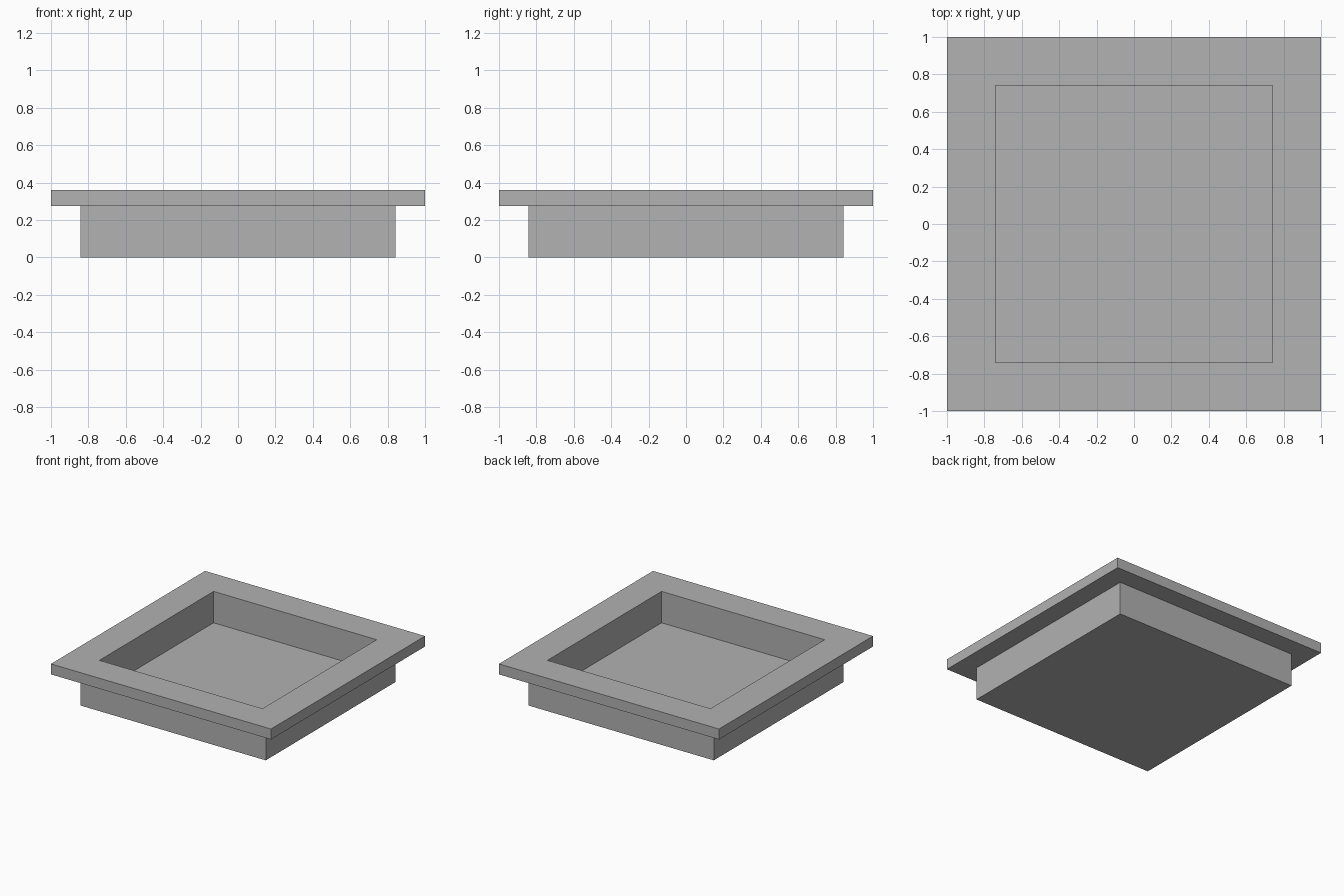
import bpy
import bmesh

cube = bpy.data.objects.get("Cube")
if cube:
    bpy.data.objects.remove(cube, do_unlink=True)

grey = bpy.data.materials.new("plain_grey")
grey.use_nodes = True
colour = (0.445, 0.445, 0.445, 1)
grey.diffuse_color = colour
grey.node_tree.nodes["Principled BSDF"].inputs["Base Color"].default_value = colour

# Main dimensions, as half widths and heights
BODY, RIM, RECESS = 0.842, 1.0, 0.741
FLOOR_Z, LIP_Z, TOP_Z = 0.102, 0.274, 0.36


def square_ring(bm, half, z):
    corners = ((-1, -1), (1, -1), (1, 1), (-1, 1))
    return [bm.verts.new((half * x, half * y, z)) for x, y in corners]


def square_loft(name, profile, material):
    """Join square rings from the outer base to the inner floor, capping both ends."""
    bm = bmesh.new()
    rings = [square_ring(bm, half, z) for half, z in profile]
    for low, high in zip(rings, rings[1:]):
        for i in range(4):
            j = (i + 1) % 4
            bm.faces.new((low[i], low[j], high[j], high[i]))
    bm.faces.new(reversed(rings[0]))
    bm.faces.new(rings[-1])
    bmesh.ops.recalc_face_normals(bm, faces=bm.faces)
    mesh = bpy.data.meshes.new(name)
    bm.to_mesh(mesh)
    bm.free()
    mesh.materials.append(material)
    obj = bpy.data.objects.new(name, mesh)
    bpy.context.collection.objects.link(obj)
    return obj


# Square tray: body, overhanging rim and open recess in one closed solid
square_loft("flanged_tray", [
    (BODY, 0), (BODY, LIP_Z),
    (RIM, LIP_Z), (RIM, TOP_Z),
    (RECESS, TOP_Z), (RECESS, FLOOR_Z),
], grey)
